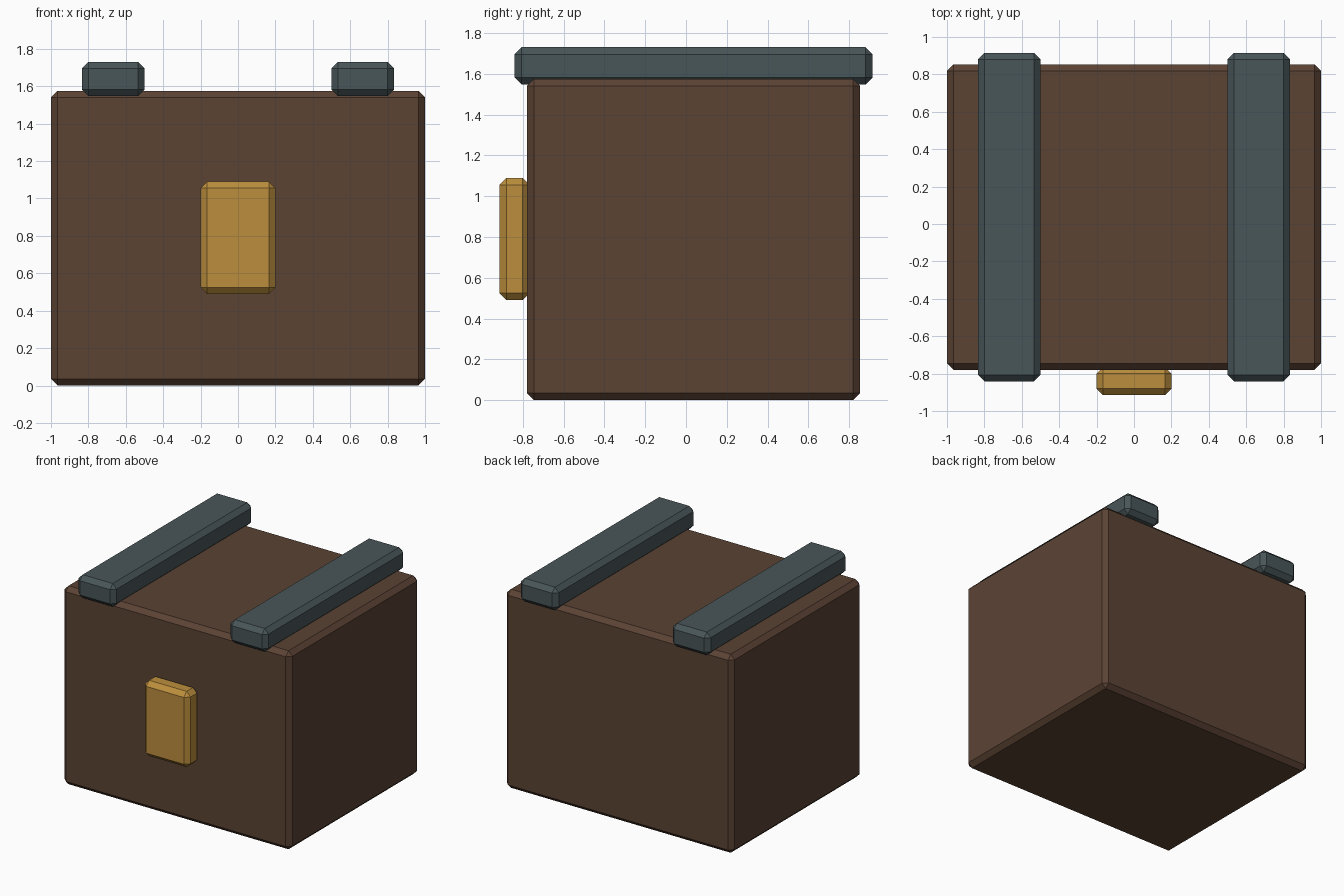
import bpy
import bmesh

if "Cube" in bpy.data.objects:
    bpy.data.objects.remove(bpy.data.objects["Cube"])

BEVEL = 0.035


def material(name, color):
    mat = bpy.data.materials.new(name)
    mat.diffuse_color = (*color, 1.0)
    mat.use_nodes = True
    mat.node_tree.nodes["Principled BSDF"].inputs["Base Color"].default_value = mat.diffuse_color
    return mat


def chamfered_box(name, lo, hi, mat):
    """Box between two corners with single-segment chamfers on every edge."""
    bm = bmesh.new()
    bmesh.ops.create_cube(bm, size=1.0)
    for v in bm.verts:
        v.co = [a + (c + 0.5) * (b - a) for a, b, c in zip(lo, hi, v.co)]
    bmesh.ops.bevel(bm, geom=bm.edges[:], offset=BEVEL, offset_type='OFFSET',
                    segments=1, profile=0.5, affect='EDGES')
    bmesh.ops.recalc_face_normals(bm, faces=bm.faces[:])
    # keep each object's origin at its part's centre
    centre = [(a + b) / 2 for a, b in zip(lo, hi)]
    bmesh.ops.translate(bm, verts=bm.verts[:], vec=[-c for c in centre])
    mesh = bpy.data.meshes.new(name)
    bm.to_mesh(mesh)
    bm.free()
    mesh.materials.append(mat)
    obj = bpy.data.objects.new(name, mesh)
    obj.location = centre
    bpy.context.collection.objects.link(obj)
    return obj


wood = material("wood", (0.105, 0.056, 0.034))
iron = material("iron", (0.066, 0.092, 0.098))
brass = material("brass", (0.50, 0.27, 0.046))

# Main chest body
chamfered_box("chest_body", (-1.0, -0.78, 0.0), (1.0, 0.853, 1.575), wood)

# Two straps lying across the top
for side, x in (("left", -0.667), ("right", 0.667)):
    chamfered_box(f"{side}_strap", (x - 0.167, -0.841, 1.547),
                  (x + 0.167, 0.915, 1.73), iron)

# Lock plate on the front
chamfered_box("lock_plate", (-0.2, -0.915, 0.49), (0.2, -0.765, 1.09), brass)
